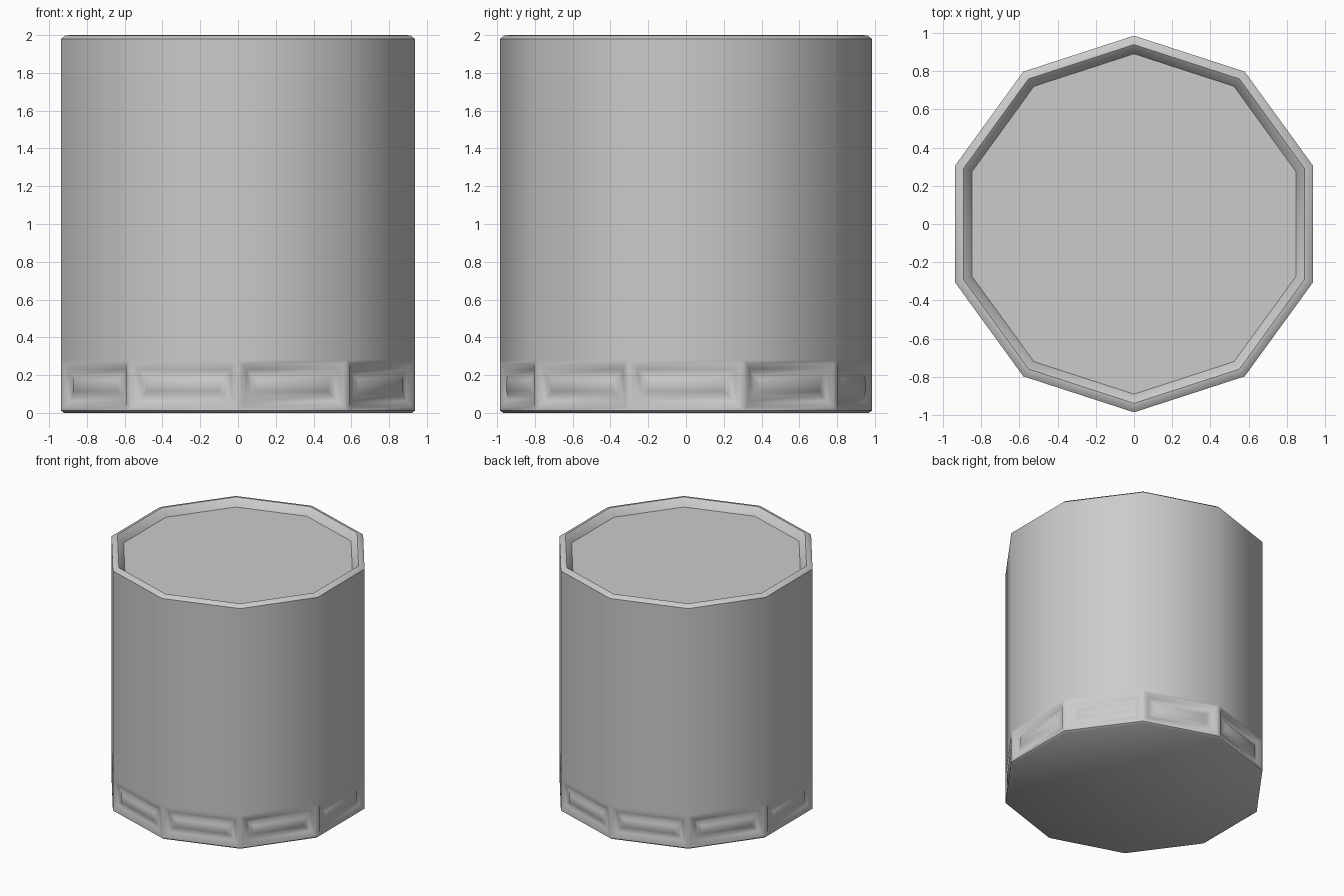
import bpy, bmesh, math

if "Cube" in bpy.data.objects:
    bpy.data.objects.remove(bpy.data.objects["Cube"])

N = 10
bm = bmesh.new()

# Ten-sided body: (radius, height) profile from the base to the recessed top
profile = [(0.968, 0.0), (0.985, 0.012), (0.985, 0.28), (0.985, 1.98),
           (0.962, 1.997), (0.938, 2.0), (0.925, 1.99), (0.89, 1.94)]
rings = []
for r, z in profile:
    rings.append([bm.verts.new((r * math.sin(2 * math.pi * i / N),
                                -r * math.cos(2 * math.pi * i / N), z))
                  for i in range(N)])
panels = []
for k in range(len(rings) - 1):
    for i in range(N):
        j = (i + 1) % N
        f = bm.faces.new((rings[k][i], rings[k][j], rings[k + 1][j], rings[k + 1][i]))
        if k == 1:
            panels.append(f)
bm.faces.new(list(reversed(rings[0])))
bm.faces.new(rings[-1])
bm.normal_update()

# Nested rectangular panels around the base: frame, groove, raised bar
for thickness, depth in ((0.022, 0.0), (0.028, -0.018), (0.03, 0.0),
                         (0.022, 0.015)):
    bmesh.ops.inset_individual(bm, faces=panels, thickness=thickness,
                               depth=depth, use_even_offset=True)
    bm.normal_update()

me = bpy.data.meshes.new("drum_body")
bm.to_mesh(me)
bm.free()
body = bpy.data.objects.new("drum_body", me)
bpy.context.collection.objects.link(body)

# Smooth across the ten sides, crisp at the rim and floor
bpy.context.view_layer.objects.active = body
body.select_set(True)
bpy.ops.object.shade_smooth_by_angle(angle=math.radians(42))
